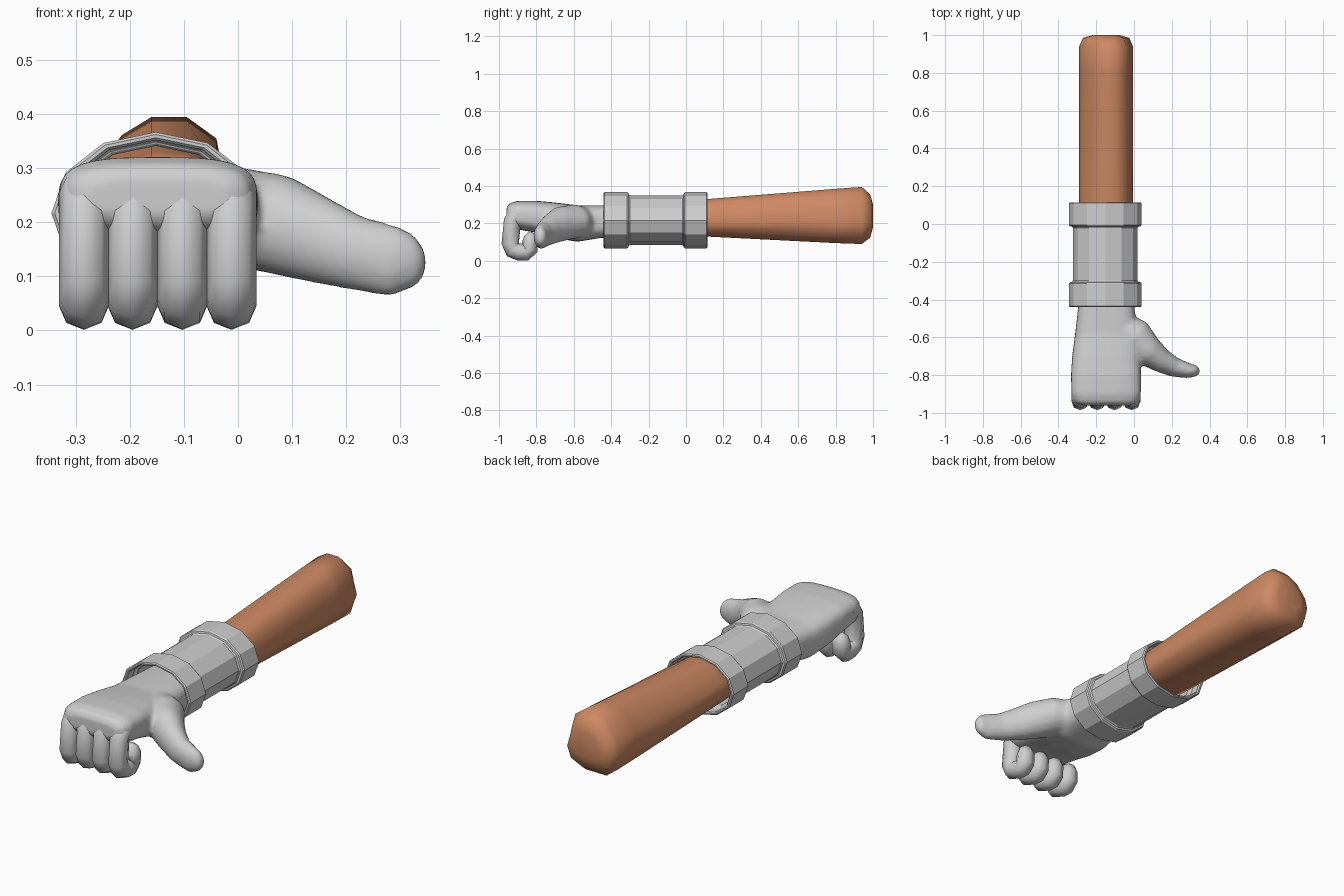
import bpy, math
from mathutils import Vector

if "Cube" in bpy.data.objects:
    bpy.data.objects.remove(bpy.data.objects["Cube"])


def material(name, rgb):
    m = bpy.data.materials.new(name)
    m.diffuse_color = (*rgb, 1)
    m.use_nodes = True
    m.node_tree.nodes["Principled BSDF"].inputs["Base Color"].default_value = m.diffuse_color
    return m


GREY = material("light_grey", (0.62, 0.62, 0.62))
SKIN = material("warm_brown", (0.62, 0.25, 0.125))


def loft(name, rings, mat, smooth=True, closed=False):
    """Skin a list of equal-length point rings; cap the ends or join them."""
    n = len(rings[0])
    verts = [p for r in rings for p in r]
    k = len(rings)
    faces = []
    for i in range(k if closed else k - 1):
        a, b = i * n, (i + 1) % k * n
        faces += [(a + j, a + (j + 1) % n, b + (j + 1) % n, b + j) for j in range(n)]
    if not closed:
        faces += [tuple(reversed(range(n))), tuple(range((k - 1) * n, k * n))]
    me = bpy.data.meshes.new(name)
    me.from_pydata(verts, [], faces)
    ob = bpy.data.objects.new(name, me)
    bpy.context.collection.objects.link(ob)
    me.materials.append(mat)
    bpy.ops.object.select_all(action='DESELECT')
    ob.select_set(True)
    bpy.context.view_layer.objects.active = ob
    bpy.ops.object.mode_set(mode='EDIT')
    bpy.ops.mesh.select_all(action='SELECT')
    bpy.ops.mesh.normals_make_consistent(inside=False)
    bpy.ops.object.mode_set(mode='OBJECT')
    me.polygons.foreach_set("use_smooth", [smooth] * len(me.polygons))
    return ob


def oval(y, x0, x1, z0, z1, n=12, e=2.0):
    """Superellipse ring in the xz plane."""
    def f(c):
        return math.copysign(abs(c) ** (2 / e), c)
    ang = [2 * math.pi * i / n for i in range(n)]
    return [((x0 + x1) / 2 + (x1 - x0) / 2 * f(math.cos(a)), y,
             (z0 + z1) / 2 + (z1 - z0) / 2 * f(math.sin(a))) for a in ang]


def tube_rings(path, radii, side, n):
    """Rings along a path; radii are (along side, across side)."""
    pts = [Vector(p) for p in path]
    rings = []
    for i, p in enumerate(pts):
        t = (pts[min(i + 1, len(pts) - 1)] - pts[max(i - 1, 0)]).normalized()
        u = Vector(side)
        u = (u - t * u.dot(t)).normalized()
        v = t.cross(u)
        ru, rv = radii[i]
        rings.append([p + u * ru * math.cos(2 * math.pi * j / n)
                      + v * rv * math.sin(2 * math.pi * j / n) for j in range(n)])
    return rings


# Forearm: faceted section with a groove on the right, widening to a rounded elbow
section = [(-.095, 1), (-.16, 1), (-.215, .89), (-.275, .62), (-.29, .4), (-.275, .15),
           (-.215, 0), (-.10, 0), (-.03, .12), (-.005, .36), (-.025, .62), (-.04, .87)]
stations = [(-.25, .15, .31, 1), (.11, .13, .33, 1), (.80, .095, .385, 1),
            (.94, .09, .395, 1), (.985, .125, .355, .86), (1.0, .18, .30, .5)]
loft("forearm", [[(-.148 + (x + .148) * s, y, z0 + (z1 - z0) * z) for x, z in section]
                 for y, z0, z1, s in stations], SKIN)

# Cuff: hollow twelve-sided sleeve with a raised band at each end
profile = [(-.44, 1), (-.31, 1), (-.305, .885), (-.015, .885), (-.01, 1), (.115, 1),
           (.115, .90), (.06, .90), (.055, .83), (-.38, .83), (-.385, .90), (-.44, .90)]
cuff = loft("cuff", [oval(y, -.152 - .193 * r, -.152 + .193 * r, .217 - .15 * r, .217 + .15 * r)
                     for y, r in profile], GREY, smooth=False, closed=True)
b = cuff.modifiers.new("soft_edges", 'BEVEL')
b.width, b.segments, b.limit_method, b.angle_limit = .005, 1, 'ANGLE', math.radians(50)

# Palm and thumb, fused into one smooth skin
palm = [(-.30, -.285, -.01, .13, .295), (-.46, -.298, .004, .122, .297),
        (-.58, -.312, .02, .102, .297), (-.70, -.328, .034, .122, .312),
        (-.80, -.334, .038, .15, .321), (-.90, -.332, .037, .168, .321),
        (-.945, -.315, .02, .19, .308), (-.96, -.28, -.01, .21, .285)]
hand = loft("hand", [oval(*s, n=24, e=3.2) for s in palm], GREY)
thumb = loft("thumb", tube_rings(
    [(-.08, -.54, .21), (0, -.60, .21), (.07, -.67, .197), (.14, -.72, .17),
     (.21, -.757, .145), (.29, -.777, .127), (.33, -.777, .13), (.348, -.775, .132)],
    [(.08, .085), (.092, .105), (.093, .085), (.082, .066), (.07, .053),
     (.066, .04), (.048, .03), (.02, .014)], (0, 0, 1), 16), GREY)
hand.select_set(True)
bpy.context.view_layer.objects.active = hand
bpy.ops.object.join()
r = hand.modifiers.new("fuse", 'REMESH')
r.mode, r.voxel_size, r.use_smooth_shade = 'VOXEL', .01, True
s = hand.modifiers.new("soften", 'SMOOTH')
s.factor, s.iterations = .5, 8

# Four curled fingers
curl = [(-.86, .258), (-.905, .255), (-.928, .215), (-.940, .09), (-.925, .058),
        (-.895, .048), (-.855, .045), (-.836, .062), (-.832, .11), (-.834, .138), (-.836, .152)]
size = [.046] * 6 + [.045, .044, .041, .03, .012]
for i, x in enumerate((-.285, -.195, -.103, -.012)):
    loft(f"finger_{i + 1}", tube_rings([(x, y, z) for y, z in curl],
                                       [(.046, q) if q > .043 else (q * 1.08, q) for q in size],
                                       (1, 0, 0), 8), GREY)
